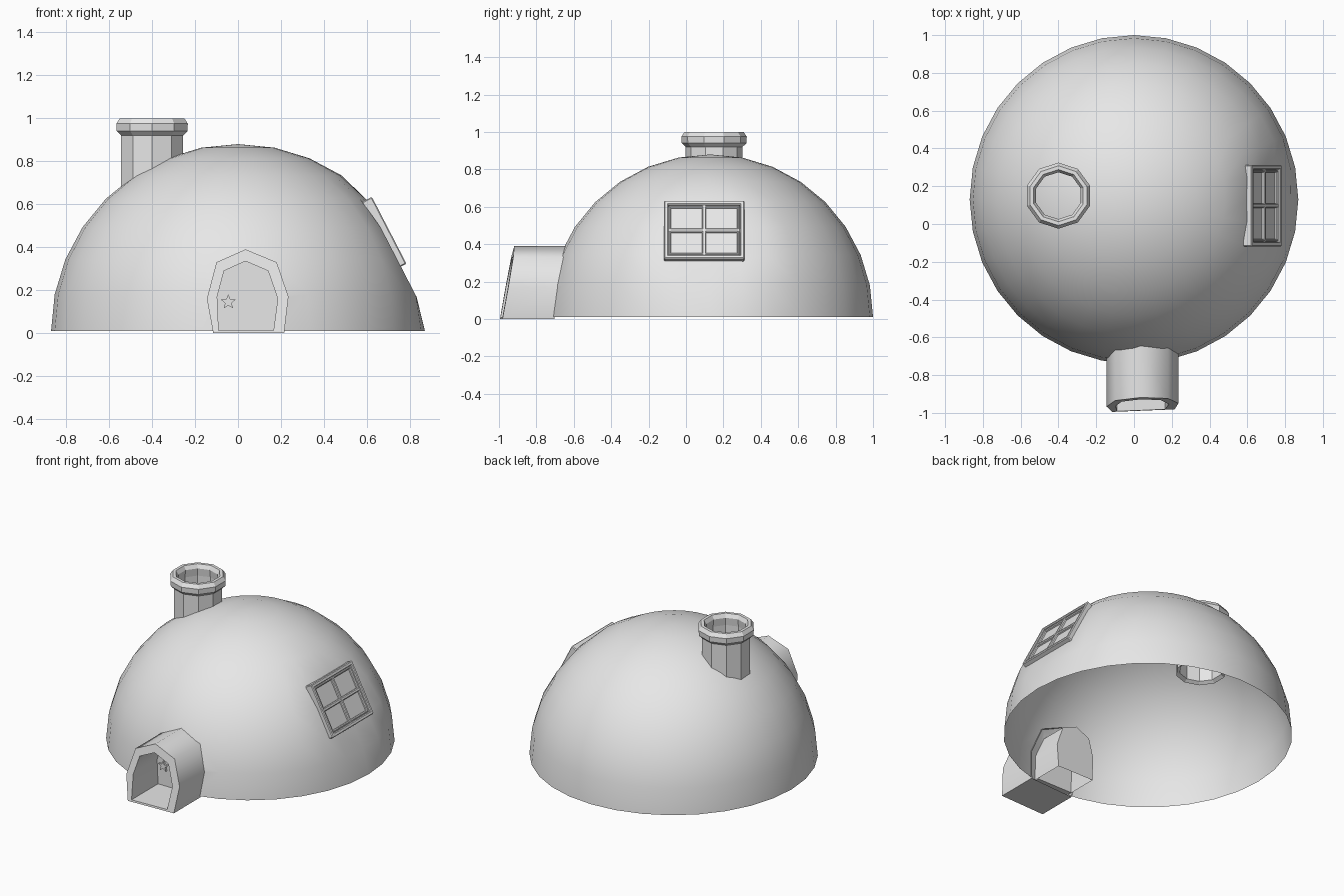
import bpy, bmesh, math
from mathutils import Matrix, Vector

if "Cube" in bpy.data.objects:
    bpy.data.objects.remove(bpy.data.objects["Cube"])

mat = bpy.data.materials.new("pale_grey")
mat.use_nodes = True
GREY = (0.8, 0.8, 0.8, 1)
mat.diffuse_color = GREY
mat.node_tree.nodes["Principled BSDF"].inputs["Base Color"].default_value = GREY

RADIUS = 0.87
CENTRE = Vector((0, 0.13, 0.01))


def finish(name, bm, angle=None):
    """Turn a bmesh into a named object, smooth below the given angle."""
    bmesh.ops.recalc_face_normals(bm, faces=bm.faces[:])
    mesh = bpy.data.meshes.new(name)
    bm.to_mesh(mesh)
    bm.free()
    ob = bpy.data.objects.new(name, mesh)
    bpy.context.collection.objects.link(ob)
    mesh.materials.append(mat)
    if angle:
        smooth(ob, angle)
    return ob


def smooth(ob, angle):
    bpy.ops.object.select_all(action="DESELECT")
    ob.select_set(True)
    bpy.context.view_layer.objects.active = ob
    bpy.ops.object.shade_smooth_by_angle(angle=math.radians(angle))


def loft(bm, loops, closed=False):
    """Bridge equal-sized closed loops of points with quads."""
    rings = [[bm.verts.new(p) for p in loop] for loop in loops]
    pairs = list(zip(rings, rings[1:]))
    if closed:
        pairs.append((rings[-1], rings[0]))
    for a, b in pairs:
        for i in range(len(a)):
            j = (i + 1) % len(a)
            bm.faces.new((a[i], a[j], b[j], b[i]))
    return rings


def circle(cx, cy, r, z, n):
    steps = [math.tau * (i + 0.5) / n for i in range(n)]
    return [(cx + r * math.cos(a), cy + r * math.sin(a), z) for a in steps]


# Arch outlines of the entrance, as x and z
outer = [(-0.115, 0), (-0.145, 0.16), (-0.10, 0.33), (0.035, 0.39),
         (0.18, 0.33), (0.235, 0.17), (0.215, 0)]
inner = [(-0.09, 0.012), (-0.097, 0.17), (-0.065, 0.29), (0.035, 0.335),
         (0.14, 0.29), (0.185, 0.16), (0.165, 0.012)]
DOOR_Y = -0.70


def on_front(x, z):
    return (x, -0.99 + 0.18 * z + 0.04 * x, z)


def on_dome(x, z):
    return (x, CENTRE.y - math.sqrt(RADIUS ** 2 - x * x - z * z) + 0.01, z)


# Window plane: u runs along y, v up the slope, n outward
n = Vector((0.888, 0, 0.459)).normalized()
u = Vector((0, 1, 0))
v = n.cross(u)
window_frame = Matrix((u, v, n)).transposed().to_4x4()
window_frame.translation = (0.70, 0.097, 0.477)
window_depth = n.dot(window_frame.translation)

# Dome: lower half removed, flattened behind the window
bm = bmesh.new()
bmesh.ops.create_uvsphere(bm, u_segments=32, v_segments=16, radius=RADIUS)
bmesh.ops.delete(bm, geom=[w for w in bm.verts if w.co.z < -0.01], context="VERTS")
bmesh.ops.translate(bm, vec=CENTRE, verts=bm.verts[:])
for w in bm.verts:
    w.co -= n * max(0, n.dot(w.co) - window_depth + 0.025)
bmesh.ops.holes_fill(bm, edges=[e for e in bm.edges if e.is_boundary])
dome = finish("dome", bm)

# Doorway cutter
bm = bmesh.new()
arch = [(x, z if z > 0.1 else -0.1) for x, z in inner]
for ring in loft(bm, [[(x, y, z) for x, z in arch] for y in (-0.95, -0.5)]):
    bm.faces.new(ring)
cutter = finish("doorway_cutter", bm)
cutter.hide_render = True
cut = dome.modifiers.new("doorway", "BOOLEAN")
cut.operation = "DIFFERENCE"
cut.solver = "EXACT"
cut.object = cutter
bpy.context.view_layer.objects.active = dome
bpy.ops.object.modifier_apply(modifier=cut.name)
bpy.data.objects.remove(cutter)

# Open the underside of the dome
bm = bmesh.new()
bm.from_mesh(dome.data)
floor = [f for f in bm.faces if f.normal.z < -0.9 and f.calc_center_median().z < 0.05]
bmesh.ops.delete(bm, geom=floor, context="FACES")
bm.to_mesh(dome.data)
bm.free()
smooth(dome, 40)

# Entrance tunnel with a thick sloping mouth
bm = bmesh.new()
loft(bm, [[on_dome(*p) for p in outer], [on_front(*p) for p in outer],
          [on_front(*p) for p in inner], [(x, DOOR_Y, z) for x, z in inner]])
finish("entrance_tunnel", bm, 62)

# Door closing the inner end
bm = bmesh.new()
for ring in loft(bm, [[(x, y, z) for x, z in inner] for y in (DOOR_Y - 0.012, DOOR_Y)]):
    bm.faces.new(ring)
finish("door", bm)

# Star on the door
bm = bmesh.new()
star = []
for i in range(10):
    a = math.pi / 2 + math.tau * i / 10
    r = 0.016 if i % 2 else 0.036
    star.append((-0.045 + r * math.cos(a), 0.145 + r * math.sin(a)))
for ring in loft(bm, [[(x, DOOR_Y - d, z) for x, z in star] for d in (0.01, 0.025)]):
    bm.faces.new(ring)
finish("door_star", bm)

# Chimney pipe and its rounded rim
CX, CY, SIDES = -0.4, 0.15, 10
bm = bmesh.new()
pipe = [(0.13, 0.94), (0.13, 0.6), (0.152, 0.585), (0.152, 0.94)]
loft(bm, [circle(CX, CY, r, z, SIDES) for r, z in pipe], closed=True)
finish("chimney_pipe", bm)
bm = bmesh.new()
rim = [(0.13, 0.925), (0.152, 0.92), (0.173, 0.94), (0.175, 0.975),
       (0.158, 1.0), (0.138, 1.0), (0.124, 0.975)]
loft(bm, [circle(CX, CY, r, z, SIDES) for r, z in rim], closed=True)
finish("chimney_rim", bm)


def window_box(name, cu, cv, su, sv, low, high, bevel=0.0):
    """Box in window space, between two heights along the normal."""
    bm = bmesh.new()
    size = Matrix.Diagonal((su, sv, high - low, 1))
    place = Matrix.Translation((cu, cv, (low + high) / 2))
    bmesh.ops.create_cube(bm, size=1, matrix=window_frame @ place @ size)
    if bevel:
        bmesh.ops.bevel(bm, geom=bm.edges[:], offset=bevel, segments=1, affect="EDGES")
    finish(name, bm)


# Window: outer frame, thinner inner frame, glazing bars and pane
W, H = 0.43, 0.35
for layer, w, h, bar, low, high in (("outer", W, H, 0.024, -0.05, 0.004),
                                    ("inner", W - 0.05, H - 0.05, 0.014, -0.03, -0.004)):
    for side, s in (("lower", -1), ("upper", 1)):
        window_box(f"window_{layer}_{side}_rail", 0, s * (h - bar) / 2, w, bar, low, high, 0.005)
    for side, s in (("front", -1), ("back", 1)):
        window_box(f"window_{layer}_{side}_stile", s * (w - bar) / 2, 0, bar, h, low, high, 0.005)
window_box("window_upright_bar", 0, 0, 0.022, H - 0.04, -0.03, -0.003, 0.005)
window_box("window_cross_bar", 0, 0, W - 0.04, 0.022, -0.03, -0.004, 0.005)
window_box("window_pane", 0, 0, W - 0.03, H - 0.03, -0.04, -0.018)
